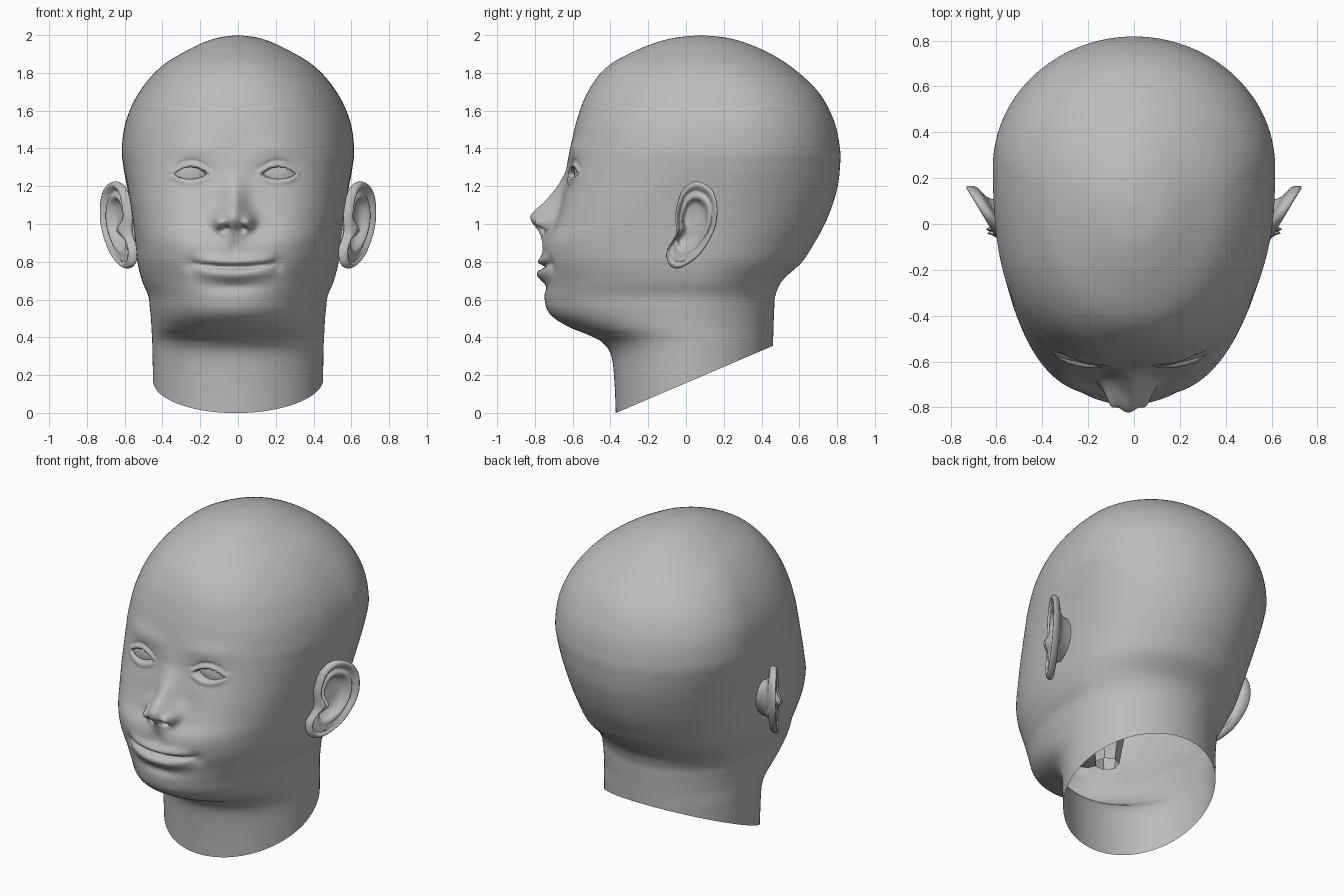
import bpy, bmesh, math
from math import sin, cos, pi, exp

if "Cube" in bpy.data.objects:
    bpy.data.objects.remove(bpy.data.objects["Cube"])

skin = bpy.data.materials.new("plain_grey")
skin.use_nodes = True
skin.diffuse_color = (0.5, 0.5, 0.5, 1)
skin.node_tree.nodes["Principled BSDF"].inputs["Base Color"].default_value = (0.5, 0.5, 0.5, 1)


def finish(name, bm, smooth=True):
    """Turn a bmesh into a named, coloured object."""
    bmesh.ops.recalc_face_normals(bm, faces=bm.faces)
    mesh = bpy.data.meshes.new(name)
    bm.to_mesh(mesh)
    bm.free()
    mesh.materials.append(skin)
    for poly in mesh.polygons:
        poly.use_smooth = smooth
    obj = bpy.data.objects.new(name, mesh)
    bpy.context.collection.objects.link(obj)
    return obj


def catmull(a, b, c, d, t):
    return [q + 0.5 * t * (r - p + t * (2 * p - 5 * q + 4 * r - s + t * (3 * (q - r) + s - p)))
            for p, q, r, s in zip(a, b, c, d)]


def spline(keys, steps, closed=False):
    """Smooth run of points through the keys."""
    n, out = len(keys), []
    pick = (lambda i: keys[i % n]) if closed else (lambda i: keys[min(max(i, 0), n - 1)])
    for i in range(n if closed else n - 1):
        for k in range(steps):
            out.append(catmull(pick(i - 1), pick(i), pick(i + 1), pick(i + 2), k / steps))
    return out if closed else out + [list(keys[-1])]


def loft(bm, rings):
    """Skin closed rings of equal length."""
    rows = [[bm.verts.new(p) for p in ring] for ring in rings]
    for low, high in zip(rows, rows[1:]):
        for i in range(len(low)):
            j = (i + 1) % len(low)
            bm.faces.new((low[i], low[j], high[j], high[i]))
    return rows


def bump(v, size):
    return exp(-(v / size) ** 2)


def ramp(v, keys):
    """Eased lookup in descending (height, value) keys."""
    for (z1, a), (z0, b) in zip(keys, keys[1:]):
        if z0 <= v <= z1:
            t = (v - z0) / (z1 - z0)
            return b + (a - b) * t
    return 0


NOSE = [(1.28, 0), (1.2, .035), (1.12, .09), (1.06, .147), (1.03, .15), (1.0, .122), (.95, .05), (.9, .012), (.86, 0)]


def nose(x, z):
    ridge = sum(ramp(z + o, NOSE) for o in (-.015, 0, .015)) / 3
    width = .06 + .028 * bump(z - 1.02, .07)
    side = abs(x)
    wing = .05 * bump(side - .078, .03) * bump(z - 1.005, .035)
    nostril = .055 * bump(side - .043, .02) * bump(z - .975, .014)
    return ridge * bump(x, width) + wing - nostril


def eye(x, z):
    side = abs(x)
    e, v = (side - .23) / .095, z - 1.262
    arch = max(0, 1 - e * e)
    edge = v - .04 * arch if v > 0 else -v - .027 * arch
    fade = max(0, 1 - (e / 1.25) ** 4)
    lid = .012 * bump(edge - .012, .018) * fade
    opening = .05 * min(1, max(0, -edge / .008)) if arch else 0
    crease = .01 * bump(edge - .032, .01) * fade if v > 0 else 0
    socket = .02 * bump(side - .19, .11) * bump(z - 1.27, .075)
    brow = .012 * bump(side - .22, .14) * bump(z - 1.4, .05)
    return lid + brow - opening - crease - socket


def mouth(x, z):
    fade = max(0, 1 - (x / .225) ** 2)
    v = z - .772 - .4 * x * x
    lips = fade * (.022 * bump(v - .03, .025) + .034 * bump(v + .04, .036))
    parting = .032 * math.sqrt(fade) * bump(v, .012)
    fold = .012 * bump(x, .13) * bump(z - .665, .03)
    corner = .014 * bump(abs(x) - .23, .035) * bump(z - .787, .035)
    philtrum = .008 * bump(x, .025) * bump(z - .87, .05)
    return lips - parting - fold - corner - philtrum


def face_relief(x, z):
    cheek = .012 * bump(abs(x) - .29, .12) * bump(z - 1.0, .15)
    return nose(x, z) + eye(x, z) + mouth(x, z) + cheek


# Head and neck sections: height, half width, front, back, widest depth, front squareness
SECTIONS = [
    (-.06, .445, -.37, .46, .04, 2), (.15, .45, -.378, .46, .04, 2),
    (.3, .452, -.395, .46, .04, 2), (.37, .454, -.44, .461, .04, 2),
    (.41, .456, -.51, .462, .03, 2), (.45, .458, -.61, .463, .02, 2),
    (.5, .461, -.695, .465, .02, 2.05), (.55, .466, -.737, .467, .02, 2.1),
    (.62, .475, -.75, .473, .03, 2.2), (.7, .508, -.752, .51, .05, 2.3),
    (.8, .533, -.762, .615, .08, 2.5), (.9, .544, -.75, .68, .11, 2.7),
    (1.0, .555, -.69, .735, .14, 3), (1.1, .57, -.66, .775, .17, 3),
    (1.2, .588, -.645, .803, .2, 2.8), (1.3, .606, -.633, .815, .23, 2.6),
    (1.4, .615, -.612, .815, .25, 2.5), (1.55, .592, -.578, .782, .25, 2.4),
    (1.7, .522, -.52, .7, .22, 2.3), (1.83, .41, -.42, .56, .16, 2.1),
    (1.92, .267, -.262, .41, .11, 2), (1.98, .13, -.09, .245, .08, 2),
    (2.0, .002, .078, .082, .08, 2)]
COLUMNS = 340


def head_ring(z, w, front, back, mid, square):
    ring = []
    for i in range(COLUMNS):
        u = 2 * pi * i / COLUMNS - pi
        a = u - .4 * sin(u)
        s, c = sin(a), cos(a)
        n = square if c > 0 else 2
        r = (abs(s) ** n + abs(c) ** n) ** (-1 / n)
        x = w * r * s
        y = mid + r * c * (front - mid) if c > 0 else mid - r * c * (back - mid)
        if c > 0 and .55 < z < 1.6:
            y -= face_relief(x, z) * min(1, 4 * c)
        ring.append((x + .03 * min(0, y), y, z))
    return ring


bm = bmesh.new()
rows = loft(bm, [head_ring(*s) for s in spline(SECTIONS, 11)])
bm.faces.new(rows[-1])
# Slanted open end of the neck
bmesh.ops.bisect_plane(bm, geom=bm.verts[:] + bm.edges[:] + bm.faces[:],
                       plane_co=(0, -.37, 0), plane_no=(0, -.355, .83), clear_inner=True)
finish("head", bm)

# Ear outline in depth and height, going round from the top
EAR = [(.05, 1.225), (.13, 1.19), (.165, 1.1), (.152, .975), (.075, .84), (-.03, .768),
       (-.09, .785), (-.1, .86), (-.055, .95), (-.055, 1.06), (-.02, 1.175)]
# Ear layers from the buried root, round the rim, into the hollow: radius, lift
LAYERS = [(.5, -.2), (.55, -.07), (.8, -.045), (.95, -.035), (1.0, -.015), (.98, .006), (.91, .012),
          (.84, .002), (.77, -.012), (.68, .0), (.6, -.006), (.5, -.04), (.3, -.05), (.02, -.05)]


def ear_ring(side, radius, lift):
    ring = []
    for y, z in spline(EAR, 6, closed=True):
        y, z = .04 + radius * (y - .04), 1.0 + radius * (z - 1.0)
        lobe = min(1, max(0, (z - .82) / .1))
        h = lift * lobe if lift > -.06 and radius < .9 else lift
        if radius < .9 and lift > -.06:
            h += .035 * bump(y + .03, .03) * bump(z - .97, .04)
        ring.append((side * (.565 + .6 * (y + .1) + h), y, z))
    return ring


for side, label in ((1, "left"), (-1, "right")):
    bm = bmesh.new()
    rows = loft(bm, [ear_ring(side, *layer) for layer in spline(LAYERS, 3)])
    bm.faces.new(rows[-1])
    finish(label + "_ear", bm)

    # Eyeball behind the lids
    bm = bmesh.new()
    bmesh.ops.create_uvsphere(bm, u_segments=40, v_segments=24, radius=.15)
    finish(label + "_eyeball", bm).location = (side * .228 - .018, -.442, 1.265)

# Coarse mouth lining and throat, visible up through the neck
bm = bmesh.new()
bmesh.ops.create_uvsphere(bm, u_segments=8, v_segments=5, radius=1)
lining = finish("mouth_lining", bm, smooth=False)
lining.scale = (.2, .22, .11)
lining.location = (-.02, -.44, .73)
bm = bmesh.new()
bmesh.ops.create_cone(bm, segments=7, radius1=.07, radius2=.11, depth=.24)
throat = finish("throat", bm, smooth=False)
throat.location = (0, -.24, .62)
